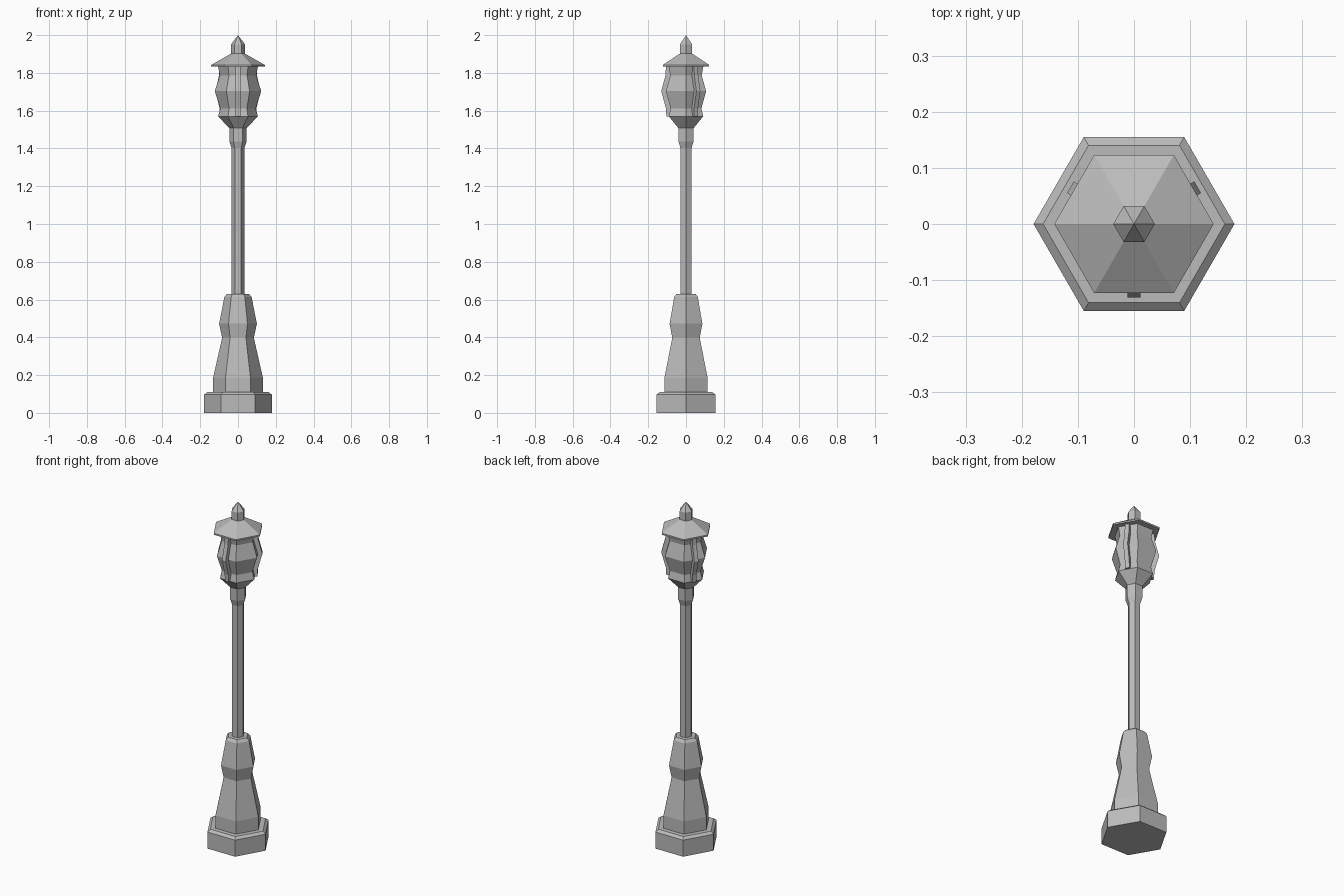
import bpy, bmesh, math
from mathutils import Matrix

cube = bpy.data.objects.get("Cube")
if cube:
    bpy.data.objects.remove(cube, do_unlink=True)

grey = bpy.data.materials.new("mid grey")
grey.use_nodes = True
grey.diffuse_color = (0.5, 0.5, 0.5, 1)
grey.node_tree.nodes["Principled BSDF"].inputs["Base Color"].default_value = (0.5, 0.5, 0.5, 1)


def finish(name, bm):
    bmesh.ops.recalc_face_normals(bm, faces=bm.faces)
    mesh = bpy.data.meshes.new(name)
    bm.to_mesh(mesh)
    bm.free()
    mesh.materials.append(grey)
    obj = bpy.data.objects.new(name, mesh)
    bpy.context.collection.objects.link(obj)
    return obj


def hex_part(name, profile, sides=6):
    """Closed six-sided turning from (corner radius, height) pairs."""
    bm = bmesh.new()
    rings = []
    for r, z in profile:
        count = sides if r > 0 else 1
        rings.append([bm.verts.new((r * math.cos(math.tau * i / sides),
                                    r * math.sin(math.tau * i / sides), z))
                      for i in range(count)])
    for low, high in zip(rings, rings[1:]):
        for i in range(sides):
            j = (i + 1) % sides
            if len(high) == 1:
                bm.faces.new((low[i], low[j], high[0]))
            else:
                bm.faces.new((low[i], low[j], high[j], high[i]))
    for ring in (rings[0], rings[-1]):
        if len(ring) > 1:
            bm.faces.new(ring)
    return finish(name, bm)


def lantern_bar(name, profile, angle, depth=0.03, width=0.024):
    """Bent strip following the lantern panel, facing the given angle."""
    bm = bmesh.new()
    outline = [(r, z) for r, z in profile] + [(r - depth, z) for r, z in reversed(profile)]
    n = len(profile)
    a, b = ([bm.verts.new((r, s * width / 2, z)) for r, z in outline] for s in (-1, 1))
    for i in range(2 * n):
        j = (i + 1) % (2 * n)
        bm.faces.new((a[i], a[j], b[j], b[i]))
    for side in (a, b):
        for i in range(n - 1):
            bm.faces.new((side[i], side[i + 1], side[-2 - i], side[-1 - i]))
    bm.transform(Matrix.Rotation(math.radians(angle), 4, "Z"))
    return finish(name, bm)


# Stepped foot and pedestal
hex_part("foot", [(0.179, 0), (0.179, 0.097), (0.162, 0.11)])
hex_part("pedestal", [(0.132, 0.108), (0.132, 0.185), (0.084, 0.398), (0.1, 0.472),
                      (0.072, 0.614), (0.058, 0.63)])

# Pole, collar and lantern cup
hex_part("pole", [(0.034, 0.625), (0.034, 1.41)])
hex_part("collar", [(0.034, 1.402), (0.046, 1.437), (0.046, 1.51)])
hex_part("lantern_cup", [(0.046, 1.507), (0.105, 1.57)])

# Lantern body with three outer bars
hex_part("lantern_body", [(0.105, 1.57), (0.094, 1.612), (0.123, 1.703),
                          (0.096, 1.787), (0.106, 1.835)])
bar = [(0.104, 1.57), (0.106, 1.612), (0.131, 1.703), (0.109, 1.787), (0.106, 1.835)]
for name, angle in (("front_bar", -90), ("left_bar", 30), ("right_bar", 150)):
    lantern_bar(name, bar, angle)

# Roof and finial
hex_part("roof", [(0.142, 1.833), (0.142, 1.842), (0.037, 1.902)])
hex_part("finial", [(0.037, 1.9), (0.037, 1.951), (0, 2.0)])
